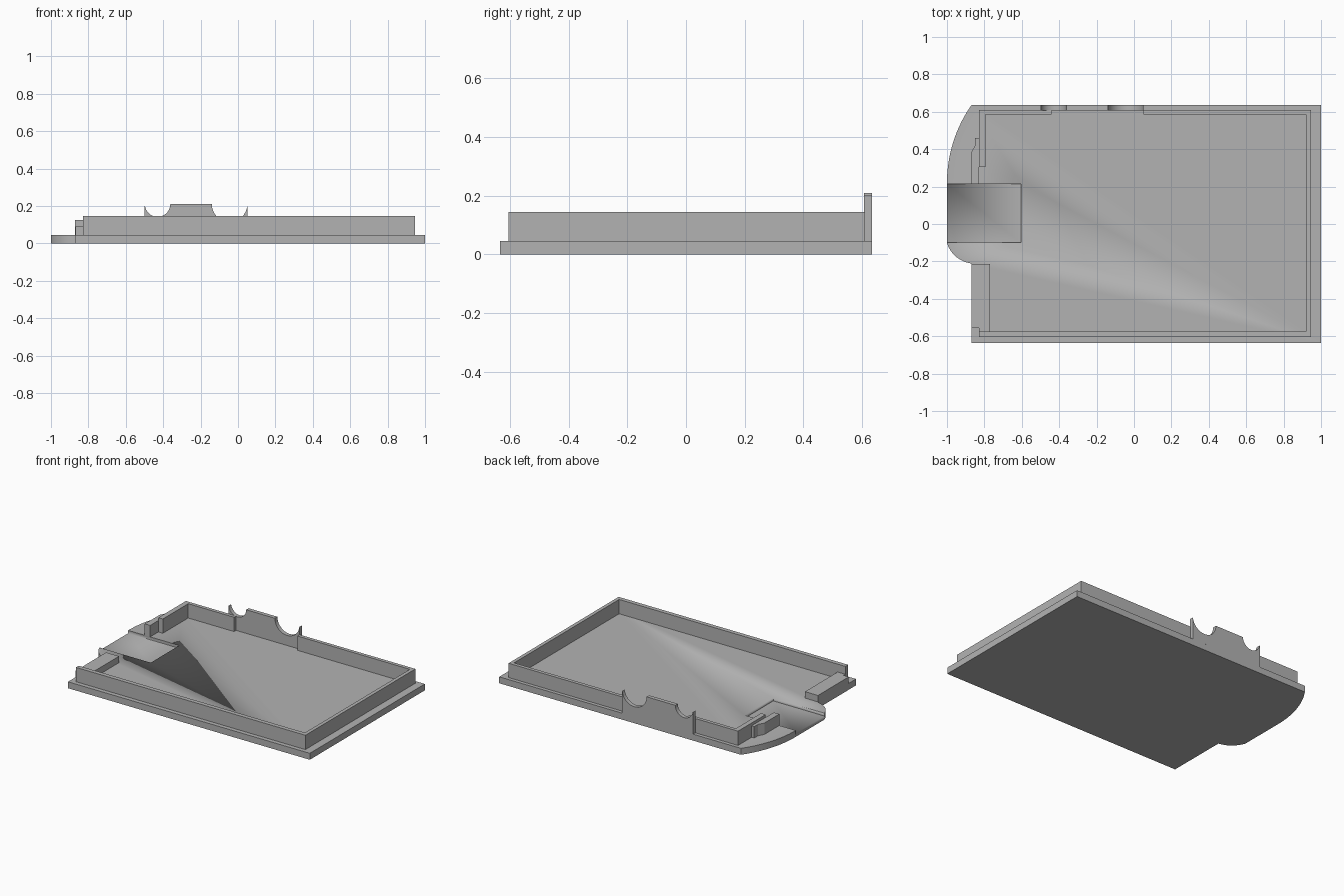
import bpy
import bmesh
from math import cos, sin, radians
from mathutils import Vector

default = bpy.data.objects.get("Cube")
if default:
    bpy.data.objects.remove(default, do_unlink=True)

GREY = (0.45, 0.45, 0.45, 1.0)
grey = bpy.data.materials.new("plain_grey")
grey.use_nodes = True
grey.diffuse_color = GREY
grey.node_tree.nodes["Principled BSDF"].inputs["Base Color"].default_value = GREY


def arc(cx, cy, r, start, end, steps=20):
    """Points along a circular arc, angles in degrees."""
    angles = [radians(start + (end - start) * i / steps) for i in range(steps + 1)]
    return [(cx + r * cos(a), cy + r * sin(a)) for a in angles]


def prism(name, outline, low, high, axis="z"):
    """Extrude an outline along z, or an x-z outline along y."""
    def place(p, d):
        return Vector((p[0], p[1], d)) if axis == "z" else Vector((p[0], d, p[1]))
    bm = bmesh.new()
    face = bm.faces.new([bm.verts.new(place(p, low)) for p in outline])
    out = bmesh.ops.extrude_face_region(bm, geom=[face])
    moved = [v for v in out["geom"] if isinstance(v, bmesh.types.BMVert)]
    bmesh.ops.translate(bm, verts=moved, vec=place((0, 0), high - low))
    bmesh.ops.recalc_face_normals(bm, faces=bm.faces)
    mesh = bpy.data.meshes.new(name)
    bm.to_mesh(mesh)
    bm.free()
    mesh.materials.append(grey)
    obj = bpy.data.objects.new(name, mesh)
    bpy.context.collection.objects.link(obj)
    bpy.ops.object.select_all(action="DESELECT")
    obj.select_set(True)
    bpy.context.view_layer.objects.active = obj
    bpy.ops.object.shade_smooth_by_angle(angle=radians(25))
    return obj


def rect(x0, x1, y0, y1):
    return [(x0, y0), (x1, y0), (x1, y1), (x0, y1)]


FLOOR, RIM = 0.045, 0.145

# Base plate with a bulging end
plate_outline = [(-0.87, -0.635), (1, -0.635), (1, 0.635)]
plate_outline += arc(-0.273, 0.22, 0.727, 145.2, 180)
plate_outline += arc(-0.85, -0.055, 0.157, 196.7, 262.7)
plate = prism("base_plate", plate_outline, 0, FLOOR)

# Shallow pocket open at the bulging end
cutter = prism("pocket_cutter", rect(-1.1, -0.605, -0.10, 0.215), 0.025, 0.1)
cutter.hide_render = True
cutter.hide_set(True)
cutter.display_type = "WIRE"
pocket = plate.modifiers.new("pocket", "BOOLEAN")
pocket.operation = "DIFFERENCE"
pocket.solver = "EXACT"
pocket.object = cutter
bpy.context.view_layer.objects.active = plate
bpy.ops.object.modifier_apply(modifier="pocket")
bpy.data.objects.remove(cutter, do_unlink=True)

# Rim walls: one long run round three sides, one short corner run
prism("main_rim", [(-0.83, -0.605), (0.945, -0.605), (0.945, 0.61), (0.05, 0.61),
                   (0.05, 0.585), (0.92, 0.585), (0.92, -0.575), (-0.83, -0.575)],
      FLOOR, RIM)
prism("corner_rim", [(-0.83, 0.305), (-0.795, 0.305), (-0.795, 0.585), (-0.44, 0.585),
                     (-0.44, 0.61), (-0.83, 0.61)], FLOOR, RIM)

# Raised back panel with two round cradles, flush with the plate edge
TOP = 0.21
cradles = arc(-0.43, TOP, 0.068, 190, 360) + arc(-0.045, TOP, 0.095, 180, 350)
prism("cradle_panel", [(0.05, FLOOR), (-0.5, FLOOR), (-0.5, 0.2)] + cradles
      + [(0.05, 0.2)], 0.607, 0.635, axis="y")

# Latch beside the corner wall and stop block at the other side
prism("latch", [(-0.872, 0.215), (-0.83, 0.215), (-0.83, 0.46), (-0.85, 0.46),
                (-0.85, 0.42), (-0.872, 0.38)], FLOOR, 0.125)
prism("stop_block", [(-0.87, -0.555), (-0.83, -0.555), (-0.83, -0.575),
                     (-0.77, -0.575), (-0.77, -0.215), (-0.87, -0.215)], FLOOR, 0.09)
